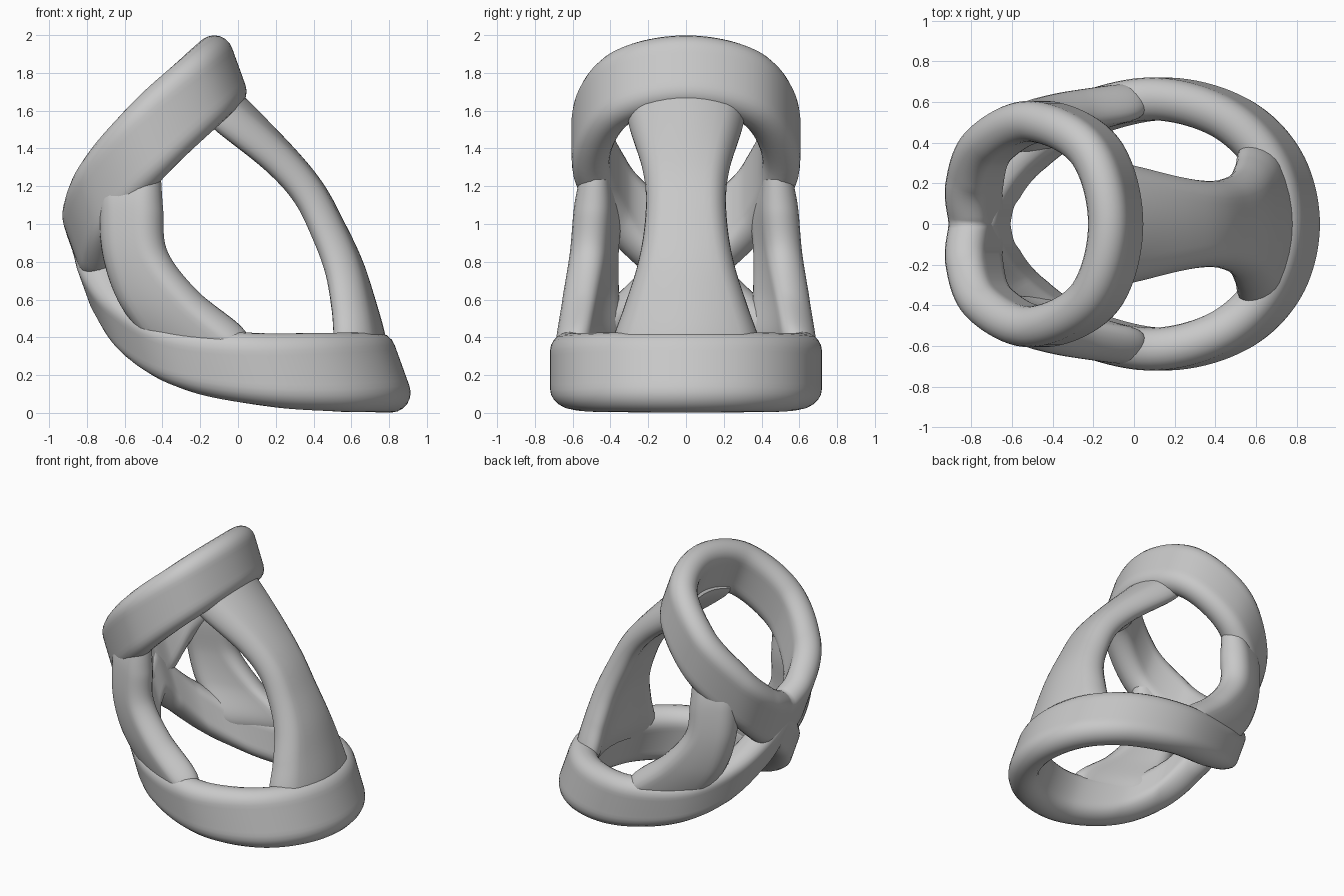
import bpy, bmesh, math
from mathutils import Vector

if "Cube" in bpy.data.objects:
    bpy.data.objects.remove(bpy.data.objects["Cube"], do_unlink=True)

grey = bpy.data.materials.new("plain_grey")
grey.use_nodes = True
colour = (0.58, 0.58, 0.58, 1)
grey.diffuse_color = colour
grey.node_tree.nodes["Principled BSDF"].inputs["Base Color"].default_value = colour

TILT = Vector((-0.34, 0, 0.94)).normalized()   # shared axis of both bands


def stadium(w, t, sag):
    """Rounded slab section: (across, through) pairs, bowed by sag."""
    arc, side = 10, 8
    core = max(w - t, 0.001)
    pts = []
    for s in (1, -1):
        for i in range(arc + 1):
            a = math.pi * i / arc
            pts.append((s * (core + t * math.sin(a)), s * t * math.cos(a)))
        for i in range(1, side):
            pts.append((s * core * (1 - 2 * i / side), -s * t))
    return [(u, v - sag * u * u) for u, v in pts]


def spline(p, i, f):
    """Catmull-Rom value and slope for lists of numbers."""
    val, slope = [], []
    for a, b, c, d in zip(*p[i:i + 4]):
        k1, k2, k3 = c - a, 2 * a - 5 * b + 4 * c - d, 3 * b - a - 3 * c + d
        val.append(b + 0.5 * (k1 * f + k2 * f * f + k3 * f ** 3))
        slope.append(0.5 * (k1 + 2 * k2 * f + 3 * k3 * f * f))
    return val, slope


def loft(name, stations, axis, ring=False, steps=10):
    """Sweep a slab along stations (x, y, z, half width, half thickness, sag)."""
    first, second, last, before = stations[0], stations[1], stations[-1], stations[-2]
    head = [2 * a - b for a, b in zip(first, second)]
    if ring:
        head = list(second)
        head[1] = -second[1]
    tail = [2 * a - b for a, b in zip(last, before)]
    p = [head, *stations, tail]
    samples = [(i, k / steps) for i in range(len(stations) - 1) for k in range(steps)]
    samples.append((len(stations) - 2, 1.0))
    bm = bmesh.new()
    loops = []
    for n, (i, f) in enumerate(samples):
        val, slope = spline(p, i, f)
        through = Vector(slope[:3]).cross(axis).normalized()
        loop = []
        for u, v in stadium(*val[3:]):
            co = Vector(val[:3]) + axis * u + through * v
            if ring:
                co.y = 0 if n in (0, len(samples) - 1) else max(co.y, 0)
            loop.append(bm.verts.new(co))
        loops.append(loop)
    for a, b in zip(loops, loops[1:]):
        for j in range(len(a)):
            k = (j + 1) % len(a)
            bm.faces.new((a[j], a[k], b[k], b[j]))
    if not ring:
        bm.faces.new(loops[0])
        bm.faces.new(loops[-1])
    bmesh.ops.recalc_face_normals(bm, faces=bm.faces)
    if ring:
        # an open half tube: make sure it faces outward before mirroring
        mid = loops[len(loops) // 2]
        centre = sum((q.co for q in mid), Vector()) / len(mid)
        face = mid[0].link_faces[0]
        if face.normal.dot(face.calc_center_median() - centre) < 0:
            bmesh.ops.reverse_faces(bm, faces=bm.faces)
    mesh = bpy.data.meshes.new(name)
    bm.to_mesh(mesh)
    bm.free()
    mesh.materials.append(grey)
    obj = bpy.data.objects.new(name, mesh)
    bpy.context.collection.objects.link(obj)
    bpy.ops.object.select_all(action='DESELECT')
    obj.select_set(True)
    bpy.context.view_layer.objects.active = obj
    bpy.ops.object.shade_smooth_by_angle(angle=math.radians(40))
    return obj


def mirror(obj):
    m = obj.modifiers.new("mirror", 'MIRROR')
    m.use_axis = (False, True, False)
    m.merge_threshold = 0.0005


# Lower band: level at the front, pinched and rising at the back
mirror(loft("lower_band", [
    (0.77, 0, 0.215, 0.22, 0.105, 0),
    (0.69, 0.31, 0.215, 0.22, 0.105, 0),
    (0.46, 0.53, 0.215, 0.22, 0.105, 0),
    (0.1, 0.615, 0.23, 0.21, 0.105, 0),
    (-0.3, 0.51, 0.3, 0.2, 0.105, 0),
    (-0.56, 0.33, 0.46, 0.21, 0.105, 0),
    (-0.7, 0.14, 0.66, 0.2, 0.105, 0),
    (-0.745, 0, 0.8, 0.2, 0.105, 0)], TILT, ring=True))

# Upper band: steeply inclined loop with a cusp at the back
mirror(loft("upper_band", [
    (-0.09, 0, 1.8, 0.205, 0.1, 0),
    (-0.19, 0.36, 1.71, 0.21, 0.1, 0),
    (-0.47, 0.505, 1.45, 0.22, 0.1, 0),
    (-0.71, 0.39, 1.17, 0.22, 0.1, 0),
    (-0.785, 0.19, 0.96, 0.23, 0.1, 0),
    (-0.775, 0, 0.87, 0.21, 0.1, 0)], TILT, ring=True))

# Front strut: waisted, bowed slab joining the bands
loft("front_strut", [
    (-0.1, 0, 1.69, 0.3, 0.075, 1.0),
    (-0.02, 0, 1.6, 0.305, 0.09, 1.0),
    (0.24, 0, 1.34, 0.235, 0.085, 0.8),
    (0.385, 0, 1.16, 0.212, 0.085, 0.7),
    (0.49, 0, 0.96, 0.225, 0.088, 0.7),
    (0.575, 0, 0.77, 0.265, 0.092, 0.75),
    (0.635, 0, 0.575, 0.33, 0.096, 0.75),
    (0.68, 0, 0.4, 0.39, 0.1, 0.75),
    (0.71, 0, 0.29, 0.38, 0.085, 0.75)], Vector((0, 1, 0)))

# Side struts: follow the band's curve and flare forward into the lower band
mirror(loft("side_struts", [
    (-0.575, 0.455, 1.24, 0.17, 0.08, -0.4),
    (-0.57, 0.47, 1.08, 0.175, 0.1, -0.4),
    (-0.55, 0.49, 0.85, 0.18, 0.1, -0.4),
    (-0.43, 0.515, 0.62, 0.235, 0.1, -0.4),
    (-0.25, 0.535, 0.42, 0.29, 0.1, -0.4),
    (-0.2, 0.54, 0.33, 0.26, 0.08, -0.4)], Vector((1, 0.4, 0)).normalized()))
